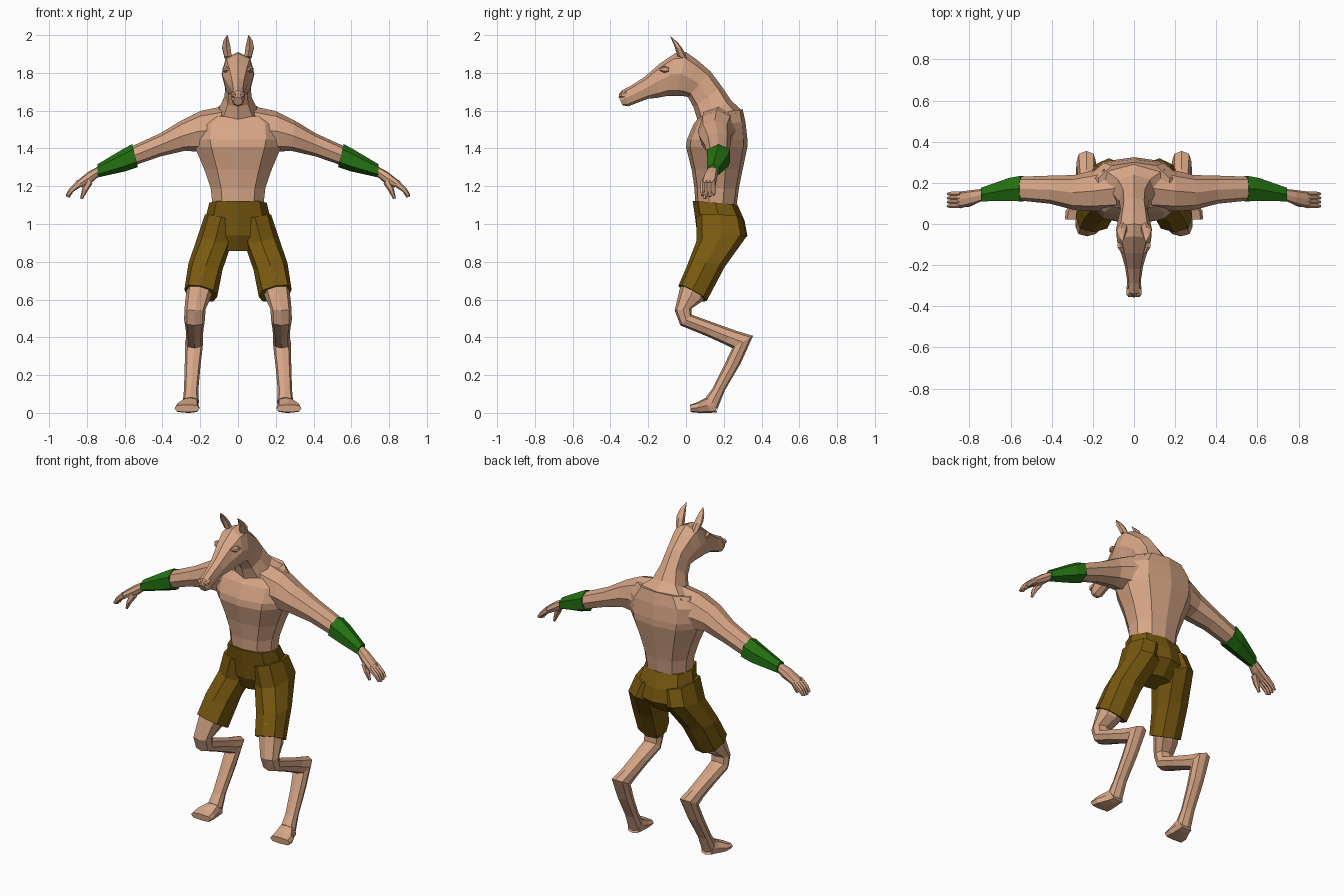
import bpy, bmesh, math
from mathutils import Vector


def material(name, rgb):
    m = bpy.data.materials.new(name)
    m.diffuse_color = (*rgb, 1)
    return m


SKIN = material("tan_hide", (0.68, 0.38, 0.24))
CLOTH = material("brown_cloth", (0.19, 0.10, 0.005))
GREEN = material("green_band", (0.018, 0.17, 0.006))


def loft(name, rings, mat, sides=8, plane="yz", mirror=False, box=1.08, tilt=0.0):
    """Skin rings given as two opposite points in a plane, plus centre and half width across it."""
    bm = bmesh.new()
    loops = []
    for a1, z1, a2, z2, c, w in rings:
        if plane == "yz":
            p, q, wide = Vector((c, a1, z1)), Vector((c, a2, z2)), Vector((w, 0, tilt))
        else:
            p, q, wide = Vector((a1, c, z1)), Vector((a2, c, z2)), Vector((0, w, 0))
        mid, half = (p + q) / 2, (p - q) / 2
        loop = []
        for i in range(sides):
            t = 2 * math.pi * i / sides
            k = box if abs(math.sin(2 * t)) > 0.3 else 1
            loop.append(bm.verts.new(mid + half * math.cos(t) * k + wide * math.sin(t) * k))
        loops.append(loop)
    for a, b in zip(loops, loops[1:]):
        for i in range(sides):
            j = (i + 1) % sides
            bm.faces.new((a[i], a[j], b[j], b[i]))
    bm.faces.new(loops[0])
    bm.faces.new(loops[-1])
    bmesh.ops.recalc_face_normals(bm, faces=bm.faces)
    me = bpy.data.meshes.new(name)
    bm.to_mesh(me)
    bm.free()
    me.materials.append(mat)
    ob = bpy.data.objects.new(name, me)
    bpy.context.collection.objects.link(ob)
    if mirror:
        ob.modifiers.new("mirror", "MIRROR").use_mirror_merge = False
    return ob


# Torso, waist to shoulders
loft("torso", [
    (.05, 1.08, .265, 1.08, 0, .13),
    (.045, 1.19, .28, 1.19, 0, .142),
    (.03, 1.29, .30, 1.29, 0, .175),
    (0, 1.41, .325, 1.41, 0, .225),
    (.005, 1.45, .325, 1.45, 0, .235),
    (.04, 1.53, .315, 1.54, 0, .23),
    (.07, 1.57, .30, 1.61, 0, .17),
], SKIN, 10, box=1.07)

# Neck and long muzzled head
loft("neck_and_head", [
    (.30, 1.60, .04, 1.50, 0, .20),
    (.24, 1.655, .06, 1.555, 0, .105),
    (.19, 1.73, .04, 1.62, 0, .072),
    (.13, 1.81, .01, 1.675, 0, .066),
    (.06, 1.87, -.02, 1.68, 0, .078),
    (0, 1.912, -.05, 1.68, 0, .087),
    (-.06, 1.905, -.10, 1.68, 0, .083),
    (-.14, 1.85, -.15, 1.67, 0, .062),
    (-.22, 1.78, -.20, 1.665, 0, .043),
    (-.29, 1.735, -.255, 1.645, 0, .034),
    (-.34, 1.71, -.305, 1.625, 0, .036),
    (-.357, 1.675, -.335, 1.63, 0, .024),
], SKIN, 8, box=1.05)

# Ears, brows and nostrils
loft("ears", [
    (-.045, 1.89, .01, 1.875, .052, .02),
    (-.06, 1.94, -.018, 1.93, .062, .024),
    (-.075, 1.975, -.045, 1.965, .062, .016),
    (-.086, 2.0, -.082, 1.996, .057, .003),
], SKIN, 6, mirror=True)
loft("eyes", [
    (-.14, 1.825, -.14, 1.815, .055, .008),
    (-.115, 1.84, -.115, 1.802, .066, .014),
    (-.09, 1.83, -.09, 1.81, .07, .012),
], SKIN, 6, mirror=True)
loft("nostrils", [
    (-.315, 1.705, -.31, 1.67, .025, .012),
    (-.345, 1.70, -.34, 1.67, .024, .014),
    (-.355, 1.69, -.353, 1.675, .02, .008),
], SKIN, 6, mirror=True)

# Arms
loft("arms", [
    (.08, 1.625, .12, 1.38, .175, .11),
    (.20, 1.60, .22, 1.385, .16, .098),
    (.30, 1.55, .28, 1.39, .153, .085),
    (.41, 1.483, .41, 1.36, .167, .068),
    (.57, 1.41, .54, 1.315, .172, .058),
], SKIN, 8, "xz", True, box=1.05)
loft("forearm_bands", [
    (.56, 1.425, .53, 1.303, .172, .066),
    (.61, 1.398, .60, 1.28, .168, .06),
    (.745, 1.318, .745, 1.248, .143, .035),
], GREEN, 6, "xz", True)

# Hands: palm, four drooping fingers and a thumb
loft("palms", [
    (.73, 1.312, .73, 1.26, .143, .028),
    (.79, 1.28, .77, 1.225, .13, .036),
    (.86, 1.225, .83, 1.195, .117, .041),
], SKIN, 8, "xz", True)
for i in range(4):
    y = .087 + i * .02
    drop = .008 * abs(i - 1.3)
    loft("fingers_%d" % (i + 1), [
        (.85, 1.235, .83, 1.20, y, .011),
        (.893, 1.19, .872, 1.172, y, .011),
        (.911, 1.145 + drop, .893, 1.138 + drop, y, .007),
    ], SKIN, 6, "xz", True)
loft("thumbs", [
    (.80, 1.245, .77, 1.215, .112, .02),
    (.825, 1.19, .795, 1.18, .10, .018),
    (.836, 1.138, .822, 1.133, .10, .007),
], SKIN, 6, "xz", True)

# Shorts: seat and two flared legs
loft("shorts_seat", [
    (.035, 1.125, .272, 1.105, 0, .152),
    (.05, 1.02, .31, 1.02, 0, .175),
    (.06, .94, .325, .94, 0, .18),
    (.10, .86, .25, .86, 0, .09),
], CLOTH, 8, box=1.07)
loft("shorts_legs", [
    (.055, 1.04, .30, 1.03, .09, .085),
    (.055, .91, .32, .935, .122, .09),
    (.005, .78, .205, .775, .172, .09),
    (-.04, .675, .11, .595, .197, .087),
], CLOTH, 8, mirror=True, tilt=.018)

# Backward-bent legs running from thigh through hock to the foot
loft("legs", [
    (-.01, .74, .12, .68, .195, .07),
    (-.03, .67, .09, .595, .205, .07),
    (-.06, .545, .03, .555, .228, .056),
    (-.03, .465, .03, .522, .23, .055),
    (.11, .408, .14, .482, .23, .047),
    (.20, .367, .265, .437, .23, .044),
    (.245, .345, .355, .41, .232, .048),
    (.20, .25, .29, .265, .24, .042),
    (.14, .13, .205, .12, .248, .038),
    (.105, .085, .165, .02, .25, .043),
], SKIN, 8, mirror=True, box=1.06)
loft("feet", [
    (.13, .085, .165, .005, .25, .04),
    (.10, .08, .13, .002, .255, .046),
    (.06, .058, .07, .002, .268, .064),
    (.022, .045, .025, .006, .27, .066),
], SKIN, 8, mirror=True, box=1.15)

# Settle the figure on the ground plane
bpy.context.view_layer.update()
low = min(v.co.z for o in bpy.data.objects for v in o.data.vertices)
for o in bpy.data.objects:
    o.location.z -= low
